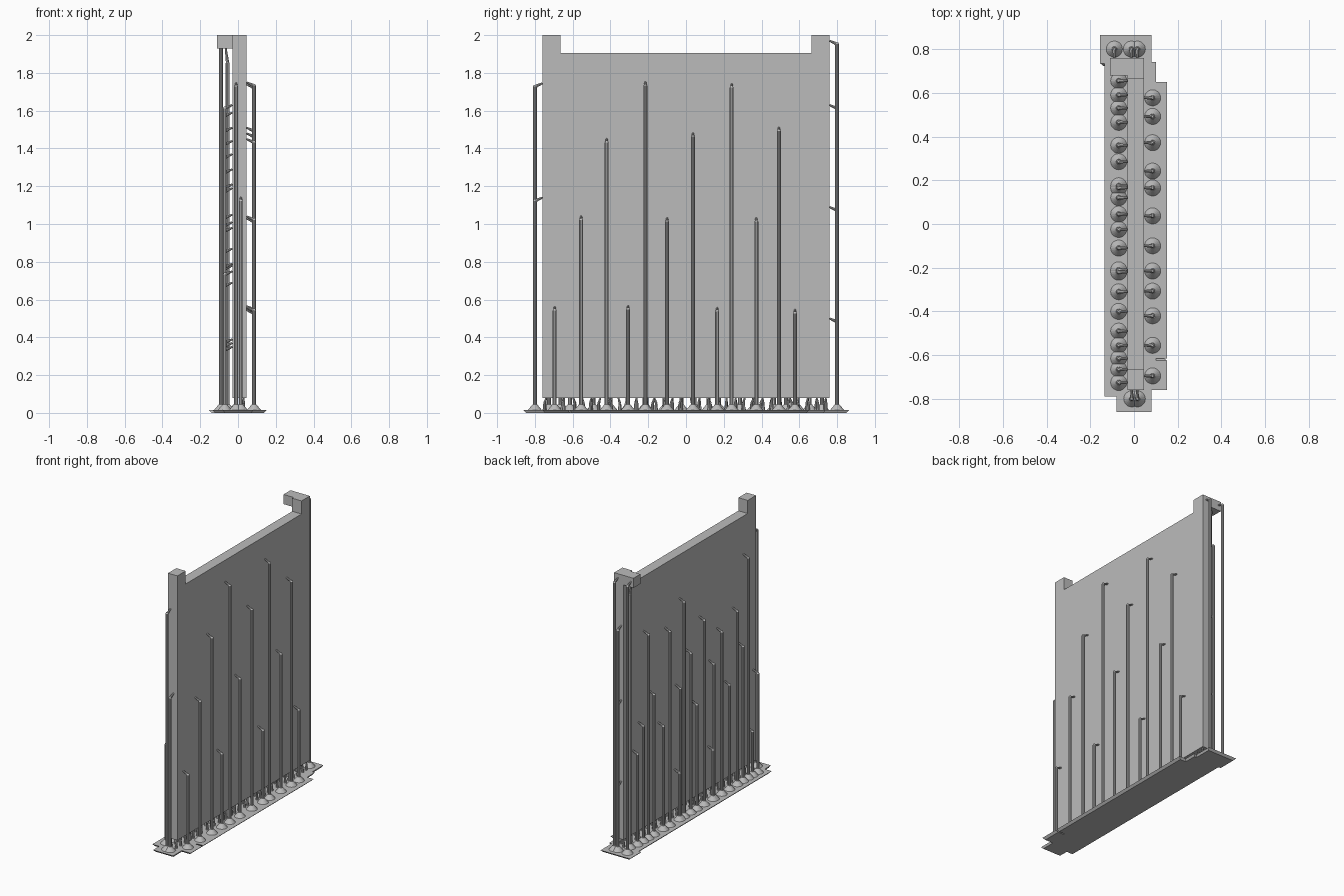
import bpy, bmesh, random
from mathutils import Vector

cube = bpy.data.objects.get("Cube")
if cube:
    bpy.data.objects.remove(cube, do_unlink=True)
random.seed(4)

grey = bpy.data.materials.new("plain_grey")
grey.use_nodes = True
grey.diffuse_color = (0.5, 0.5, 0.5, 1)
grey.node_tree.nodes["Principled BSDF"].inputs["Base Color"].default_value = (0.5, 0.5, 0.5, 1)

WALL_L, WALL_R, END, BOTTOM = -0.03, 0.045, 0.76, 0.08
PLATE = 0.015


def finish(name, bm):
    bmesh.ops.recalc_face_normals(bm, faces=bm.faces)
    mesh = bpy.data.meshes.new(name)
    bm.to_mesh(mesh)
    bm.free()
    mesh.materials.append(grey)
    obj = bpy.data.objects.new(name, mesh)
    bpy.context.collection.objects.link(obj)
    return obj


def prism(name, points, offset):
    """Extrude a flat outline; returns the object and leaves flat faces."""
    bm = bmesh.new()
    face = bm.faces.new([bm.verts.new(p) for p in points])
    new = bmesh.ops.extrude_face_region(bm, geom=[face])["geom"]
    bmesh.ops.translate(bm, verts=[v for v in new if isinstance(v, bmesh.types.BMVert)], vec=offset)
    return finish(name, bm)


def rod(bm, start, end, r1, r2, sides=10):
    """Tapered rod between two points."""
    start, end = Vector(start), Vector(end)
    axis = end - start
    verts = bmesh.ops.create_cone(bm, cap_ends=True, segments=sides, radius1=r1,
                                  radius2=r2, depth=axis.length)["verts"]
    turn = axis.to_track_quat('Z', 'Y')
    for v in verts:
        v.co = turn @ v.co + (start + end) / 2


def support(name, x, y, top, contacts):
    """Pole with a conical foot, rounded tip and thin arms reaching the wall."""
    bm = bmesh.new()
    rod(bm, (x, y, PLATE), (x, y, 0.045), 0.037, 0.012, 20)
    rod(bm, (x, y, 0.04), (x, y, top - 0.008), 0.0105, 0.0105)
    rod(bm, (x, y, top - 0.008), (x, y, top + 0.002), 0.0105, 0.005)
    for tx, ty, tz in contacts:
        foot = (x, y, min(tz - 0.018, top - 0.008))
        rod(bm, foot, (tx, ty, tz), 0.009, 0.005, 8)
    finish(name, bm)


# Wall with a raised post at each end
POST, SILL = 0.665, 1.905
profile = [(-END, BOTTOM), (END, BOTTOM), (END, 2), (POST, 2), (POST, SILL),
           (-POST, SILL), (-POST, 2), (-END, 2)]
prism("wall", [(WALL_L, y, z) for y, z in profile], (WALL_R - WALL_L, 0, 0))

# Side hook on the rear post
hook = [(-0.11, 0.68), (WALL_L, 0.68), (WALL_L, END), (-0.11, END)]
prism("rear_hook", [(x, y, 1.93) for x, y in hook], (0, 0, 0.07))

# Stepped raft plate, flared towards its top
outline = [(-0.155, 0.865), (0.08, 0.865), (0.08, 0.74), (0.1, 0.74), (0.1, 0.65),
           (0.152, 0.65), (0.152, -0.615), (0.1, -0.615), (0.1, -0.625), (0.152, -0.625),
           (0.152, -0.76), (0.08, -0.76), (0.08, -0.86), (-0.08, -0.86), (-0.08, -0.79),
           (-0.135, -0.79), (-0.135, 0.735), (-0.155, 0.735)]
raft = prism("raft_plate", [(x, y, PLATE) for x, y in outline], (0, 0, -PLATE))
for v in raft.data.vertices:
    if v.co.z < PLATE / 2:
        v.co.x *= 0.9
        v.co.y *= 0.983

# Supports along the left face: (y, height)
left_poles = [(-0.695, 0.55), (-0.555, 1.03), (-0.42, 1.44), (-0.307, 0.555), (-0.215, 1.74),
              (-0.1, 1.02), (0.037, 1.47), (0.165, 0.545), (0.242, 1.73), (0.372, 1.02),
              (0.492, 1.5), (0.577, 0.535)]
for y, top in left_poles:
    support("left_support", 0.085, y, top, [(WALL_R, y, top + 0.01)])

# Supports along the right face
right_poles = [(0.655, 0.68), (0.59, 0.86), (0.53, 1.5), (0.465, 1.04), (0.36, 0.77),
               (0.285, 1.43), (0.175, 0.36), (0.165, 0.97), (0.12, 1.58), (0.045, 1.18),
               (-0.025, 0.78), (-0.11, 1.36), (-0.21, 0.38), (-0.22, 1.0), (-0.31, 1.2),
               (-0.4, 0.78), (-0.49, 1.28), (-0.555, 1.0), (-0.615, 1.62), (-0.665, 0.34),
               (-0.725, 0.74)]
for y, top in right_poles:
    support("right_support", -0.07, y, top, [(WALL_L, y, top + 0.01)])

# Supports at the two ends and under the hook
support("front_support_tall", -0.01, -0.8, 1.735, [(-0.01, -END, 1.745)])
support("front_support_short", 0.015, -0.8, 1.13, [(0.015, -END, 1.14)])
support("rear_support_inner", -0.012, 0.8, 1.62,
        [(-0.012, END, z) for z in (0.5, 1.09, 1.63)])
support("rear_support_outer", 0.015, 0.8, 1.96, [(0.015, END, 1.97)])
support("hook_support_rear", -0.09, 0.8, 1.96, [(-0.09, END, 1.97)])
support("hook_support_under", -0.055, 0.72, 1.86, [(-0.065, 0.72, 1.93)])

# Short slanted pillars under the wall
bm = bmesh.new()
COUNT = 32
for i in range(COUNT):
    y = -0.74 + 1.48 * i / (COUNT - 1)
    for x in (-0.015, 0.03):
        base_y = y + random.uniform(-0.012, 0.012)
        rod(bm, (x, base_y, PLATE), (x, base_y, 0.05), 0.009, 0.007, 8)
        rod(bm, (x, base_y, 0.05), (x, y, BOTTOM), 0.007, 0.004, 8)
finish("under_wall_pillars", bm)
